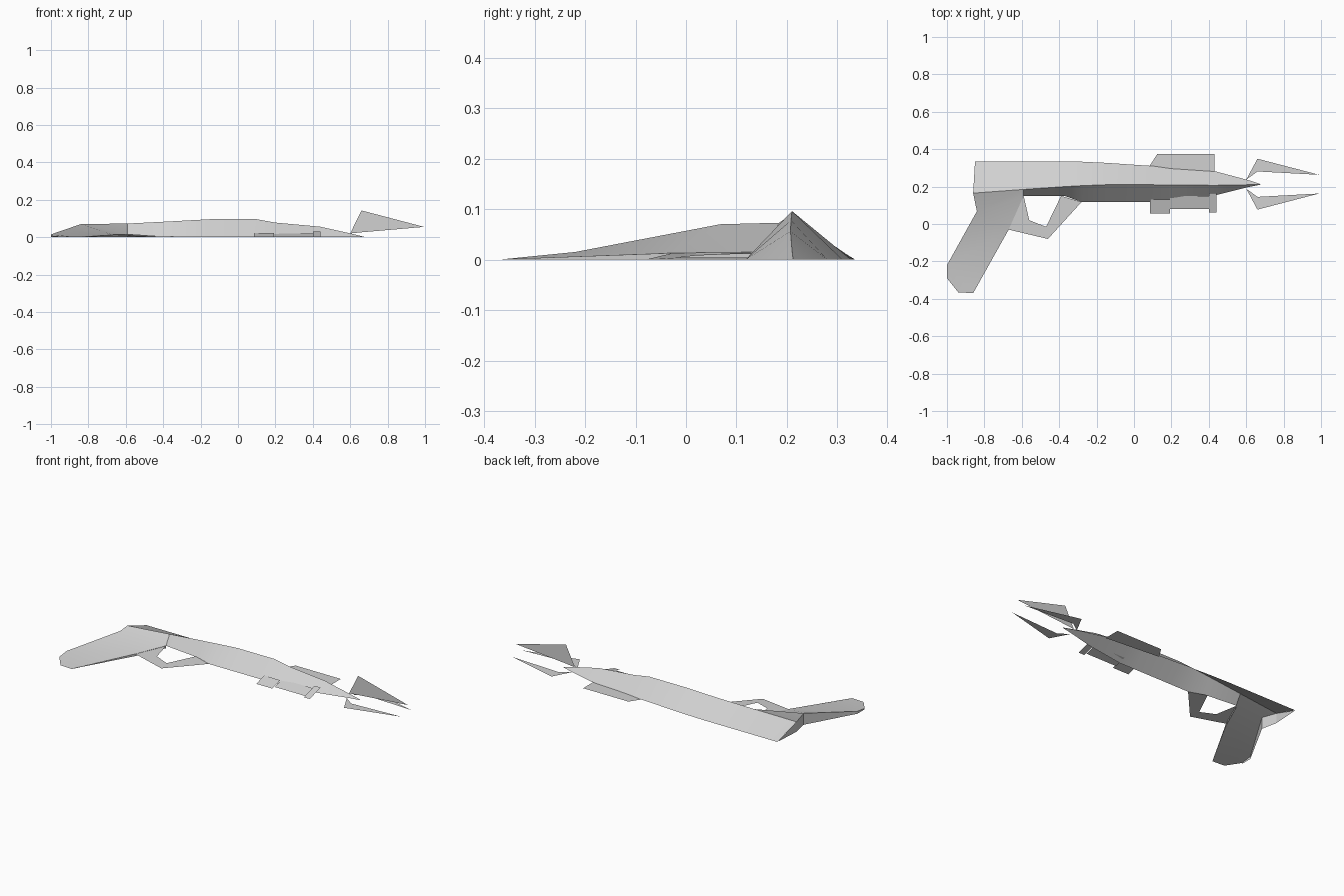
import bpy
import math

grey = bpy.data.materials.new("light_grey")
grey.diffuse_color = (0.64, 0.64, 0.64, 1)


def make(name, verts, faces, smooth=False):
    mesh = bpy.data.meshes.new(name)
    mesh.from_pydata(verts, [], faces)
    mesh.materials.append(grey)
    ob = bpy.data.objects.new(name, mesh)
    bpy.context.collection.objects.link(ob)
    if smooth:
        bpy.ops.object.select_all(action='DESELECT')
        ob.select_set(True)
        bpy.context.view_layer.objects.active = ob
        bpy.ops.object.shade_smooth_by_angle(angle=math.radians(35))
    return ob


def plate(name, outline):
    return make(name, outline, [tuple(range(len(outline)))])


# Barrel shell: x, low edge y, low edge z, ridge y, ridge z, far edge y
stations = [
    (-0.59, 0.15, 0.015, 0.185, 0.073, 0.335),
    (-0.37, 0.15, 0.0, 0.20, 0.084, 0.335),
    (-0.28, 0.118, 0.0, 0.205, 0.089, 0.333),
    (-0.15, 0.118, 0.0, 0.21, 0.096, 0.327),
    (0.10, 0.118, 0.0, 0.21, 0.096, 0.31),
    (0.20, 0.118, 0.0, 0.208, 0.078, 0.296),
    (0.44, 0.155, 0.0, 0.207, 0.056, 0.28),
    (0.61, 0.197, 0.0, 0.21, 0.018, 0.235),
    (0.675, 0.21, 0.0, 0.212, 0.002, 0.214),
]
verts, faces = [], []
for x, lo, zlo, ry, rz, hi in stations:
    verts += [(x, lo, zlo), (x, ry, rz), (x, hi, 0)]
for i in range(len(stations) - 1):
    a, b = 3 * i, 3 * i + 3
    faces += [(a, b, b + 1, a + 1), (a + 1, b + 1, b + 2, a + 2)]

# Rear end of the barrel, flowing into the grip
n = len(verts)
verts += [(-0.85, 0.335, 0), (-0.86, 0.165, 0.06), (-0.84, 0.068, 0.07),
          (-1.0, -0.22, 0.015), (-1.0, -0.29, 0.006), (-0.94, -0.365, 0),
          (-0.86, -0.37, 0), (-0.67, -0.03, 0.013)]
faces += [(n + 1, 1, 2, n), (n + 2, 0, 1, n + 1), (n + 2, n + 7, 0),
          (n + 2, n + 3, n + 7), (n + 3, n + 6, n + 7),
          (n + 3, n + 4, n + 5, n + 6)]
make("barrel_and_grip", verts, faces, True)


# Upright walls below the raised edges of the grip
def wall(name, top):
    k = len(top)
    make(name, top + [(x, y, 0) for x, y, z in top],
         [(i, i + 1, k + i + 1, k + i) for i in range(k - 1)])


wall("grip_back_wall", [(-0.851, 0.32, 0.005)] + verts[n + 1:n + 5])
wall("grip_front_wall", [(-0.855, -0.36, 0.001), verts[n + 7], verts[0]])

# Trigger guard
make("trigger_guard",
     [(-0.59, 0.15, 0.013), (-0.67, -0.03, 0.012), (-0.56, 0.02, 0.008),
      (-0.46, -0.08, 0), (-0.47, -0.015, 0.004), (-0.28, 0.118, 0),
      (-0.39, 0.15, 0.004)],
     [(0, 1, 2), (1, 3, 4, 2), (3, 5, 6, 4)])

# Side fins
plate("far_fin", [(0.08, 0.305, 0), (0.43, 0.275, 0), (0.43, 0.375, 0), (0.125, 0.375, 0)])
for name, x0, x1, y0, y1 in (("near_fin_rear", 0.085, 0.193, 0.055, 0.13),
                             ("near_fin_middle", 0.193, 0.40, 0.08, 0.15),
                             ("near_fin_front", 0.40, 0.44, 0.062, 0.165)):
    z1 = (y1 - y0) * 0.3
    plate(name, [(x0, y0, 0), (x1, y0, 0), (x1, y1, z1), (x0, y1, z1)])

# Muzzle prongs: two lying flat, one upright
for name, s in (("prong_far", 1), ("prong_near", -1)):
    plate(name, [(x, 0.213 + s * d, 0.0) for x, d in
                 ((0.60, 0.024), (0.66, 0.068), (0.99, 0.05), (0.66, 0.136))])
plate("prong_upright", [(0.60, 0.212, 0.02), (0.67, 0.212, 0.027),
                        (0.995, 0.212, 0.055), (0.66, 0.212, 0.143)])
